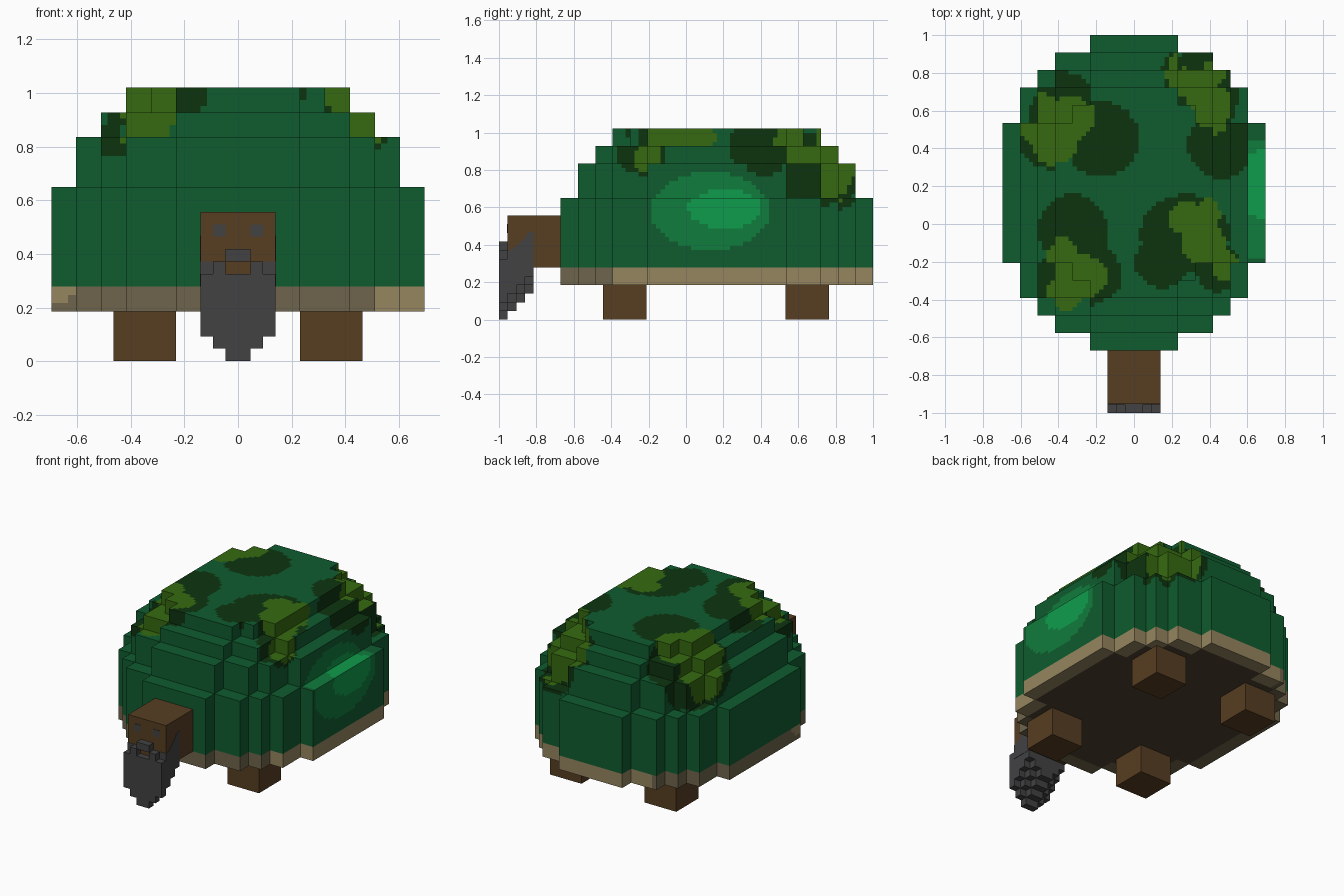
import bpy, bmesh
from mathutils import Vector

cube = bpy.data.objects.get("Cube")
if cube:
    bpy.data.objects.remove(cube, do_unlink=True)

U = 0.0928          # shell block size
V = U / 2           # beard block size


def linear(c):
    c /= 255
    return c / 12.92 if c <= 0.04045 else ((c + 0.055) / 1.055) ** 2.4


COLOURS = {
    "shell green": (15, 92, 47), "moss dark green": (13, 52, 15),
    "moss olive": (54, 106, 16), "glow mid green": (16, 124, 61),
    "glow bright green": (15, 156, 76), "rim light tan": (150, 134, 96),
    "rim grey tan": (111, 101, 76), "skin brown": (87, 62, 34),
    "beard grey": (66, 66, 68), "belly brown": (78, 66, 49),
}
MATS = {}
for name, rgb in COLOURS.items():
    m = bpy.data.materials.new(name)
    m.use_nodes = True
    col = tuple(linear(c) for c in rgb) + (1,)
    m.diffuse_color = col
    bsdf = m.node_tree.nodes["Principled BSDF"]
    bsdf.inputs["Base Color"].default_value = col
    bsdf.inputs["Roughness"].default_value = 0.9
    MATS[name] = m


def finish(name, bm, rule):
    """Turn a bmesh into an object; rule is a colour name or f(centre, normal)."""
    bmesh.ops.recalc_face_normals(bm, faces=bm.faces)
    used = []
    for f in bm.faces:
        c = rule if isinstance(rule, str) else rule(f.calc_center_median(), f.normal)
        if c not in used:
            used.append(c)
        f.material_index = used.index(c)
    me = bpy.data.meshes.new(name)
    bm.to_mesh(me)
    bm.free()
    for c in used:
        me.materials.append(MATS[c])
    ob = bpy.data.objects.new(name, me)
    bpy.context.collection.objects.link(ob)
    return ob


def box(name, lo, hi, rule):
    bm = bmesh.new()
    bmesh.ops.create_cube(bm, size=1)
    lo, hi = Vector(lo), Vector(hi)
    for v in bm.verts:
        v.co = (lo + hi) / 2 + v.co * (hi - lo)
    return finish(name, bm, rule)


def blocks(name, cells, solid, size, origin, rule, cuts=0):
    """Outer faces of a set of cube cells, finely divided so colours can follow curves."""
    bm = bmesh.new()
    for cell in cells:
        for axis in range(3):
            for side in (0, 1):
                near = list(cell)
                near[axis] += 2 * side - 1
                if tuple(near) in solid:
                    continue
                a, b = (axis + 1) % 3, (axis + 2) % 3
                quad = []
                loop = ((0, 0), (1, 0), (1, 1), (0, 1))
                for da, db in loop if side else loop[::-1]:
                    p = list(cell)
                    p[axis] += side
                    p[a] += da
                    p[b] += db
                    quad.append(bm.verts.new(Vector(origin) + Vector(p) * size))
                bm.faces.new(quad)
    bmesh.ops.remove_doubles(bm, verts=bm.verts, dist=0.001)
    if cuts:
        bmesh.ops.subdivide_edges(bm, edges=bm.edges, cuts=cuts, use_grid_fill=True)
    return finish(name, bm, rule)


# Shell: stepped oval layers (first block row, last block row, half widths of end rows)
LAYERS = [(2, 7, [2.5, 4.5, 5.5, 6.5, 6.5], 7.5), (7, 9, [2.5, 4.5, 5.5, 5.5], 6.5),
          (9, 10, [2.5, 4.5, 4.5], 5.5), (10, 11, [2.5, 3.5], 4.5)]
shell_cells = set()
for n, (k0, k1, ends, mid) in enumerate(LAYERS):
    rows = ends + [mid] * 8 + ends[::-1]
    for r, w in enumerate(rows):
        for i in range(-7, 8):
            if abs(i) < w:
                shell_cells.update((i, r + n, k) for k in range(k0, k1))

# Patches of colour on the shell: ellipsoids (centre, radii)
PATCHES = [
    ("moss olive", [
        ((-.33, .57, 1.0), (.12, .13, .15)), ((-.43, .43, .95), (.15, .12, .18)),
        ((-.50, .56, .84), (.14, .13, .18)),
        ((.27, .80, .88), (.10, .12, .24)), ((.40, .62, .90), (.12, .16, .18)),
        ((.42, .80, .76), (.12, .13, .13)),
        ((.27, .03, 1.0), (.09, .09, .12)), ((.38, -.10, 1.0), (.13, .13, .12)),
        ((.40, .05, .98), (.07, .11, .08)), ((.48, -.22, .88), (.08, .09, .09)),
        ((-.39, -.18, 1.0), (.10, .11, .10)), ((-.28, -.28, 1.0), (.14, .12, .10)),
        ((-.37, -.37, .91), (.14, .13, .10))]),
    ("moss dark green", [
        ((-.40, .54, .85), (.25, .27, .27)), ((-.17, .45, 1.0), (.20, .20, .20)),
        ((.36, .70, .79), (.24, .29, .24)), ((.46, .42, .92), (.20, .19, .22)),
        ((.28, -.05, 1.0), (.25, .21, .17)), ((.45, -.23, .88), (.13, .14, .12)),
        ((.15, -.20, 1.0), (.15, .14, .10)),
        ((-.33, -.04, 1.0), (.19, .20, .20)), ((-.30, -.27, 1.0), (.24, .19, .16)),
        ((-.47, -.33, .86), (.12, .13, .12))]),
    ("glow bright green", [((.68, .21, .60), (.15, .20, .115))]),
    ("glow mid green", [((.66, .13, .585), (.20, .33, .215))]),
]


def in_blob(p, blob):
    return sum(((a - c) / r) ** 2 for a, c, r in zip(p, *blob)) < 1


def shell_colour(p, normal):
    for colour, blobs in PATCHES:
        if any(in_blob(p, b) for b in blobs):
            return colour
    return "shell green"


ORIGIN = (-U / 2, 1 - 18 * U, 0)


def rim_colour(p, normal):
    if normal.z < -0.5:
        cell = (int((p.x + 7.5 * U) // U) - 7, int((p.y - ORIGIN[1]) // U), 7)
        if cell in shell_cells:     # one block in from the edge
            return "belly brown"
    light = p.y > -0.4 and p.x > -0.38
    spot = in_blob(p, ((-.70, -.20, .28), (.09, .09, .06)))
    return "rim light tan" if light or spot else "rim grey tan"


rim_cells = {c for c in shell_cells if c[2] == 2}
blocks("shell", shell_cells - rim_cells, shell_cells, U, ORIGIN, shell_colour, 3)
blocks("shell_rim", rim_cells, shell_cells, U, ORIGIN, rim_colour, 2)

# Legs
for sx, side in ((1, "left"), (-1, "right")):
    for y, end in ((-0.443, "front"), (0.533, "back")):
        xs = sorted((sx * 5 * V, sx * 10 * V))
        box(f"{end}_{side}_leg", (xs[0], y, 0), (xs[1], y + 5 * V, 2 * U), "skin brown")

# Head with eyes
FACE = -1 + V
box("head", (-3 * V, FACE, 6 * V), (3 * V, -0.6, 12 * V), "skin brown")
for sx, side in ((1, "left"), (-1, "right")):
    xs = sorted((sx * V, sx * 2 * V))
    box(f"{side}_eye", (xs[0], FACE - 0.003, 10 * V), (xs[1], FACE + 0.004, 11 * V), "beard grey")

# Beard: rows of blocks tapering down and back, with a moustache around the mouth
beard_cells = set()
for i in range(-3, 3):
    d = abs(i + 0.5)
    for j in range(4):
        for k in range(j, 7 if j == 0 else 6):
            if d < k - j + 1:
                beard_cells.add((i, j, k))
    if 1 < d < 2:
        beard_cells.add((i, 0, 7))
    if d < 1:
        beard_cells.add((i, 0, 8))
blocks("beard", beard_cells, beard_cells, V, (0, -1, 0), "beard grey")
box("mouth", (-V, FACE - 0.005, 7 * V), (V, FACE + 0.002, 8 * V), "skin brown")

# Whisker layer wrapped round the lower face
profile = [(FACE - 0.002, .278), (FACE - 0.002, .372), (-.93, .375), (-.90, .40),
           (-.86, .44), (-.84, .468), (-.815, .468), (-.815, .278)]
bm = bmesh.new()
face = bm.faces.new([bm.verts.new((-3 * V - 0.002, y, z)) for y, z in profile])
ext = bmesh.ops.extrude_face_region(bm, geom=[face])
bmesh.ops.translate(bm, vec=(6 * V + 0.004, 0, 0),
                    verts=[g for g in ext["geom"] if isinstance(g, bmesh.types.BMVert)])
finish("whiskers", bm, "beard grey")
